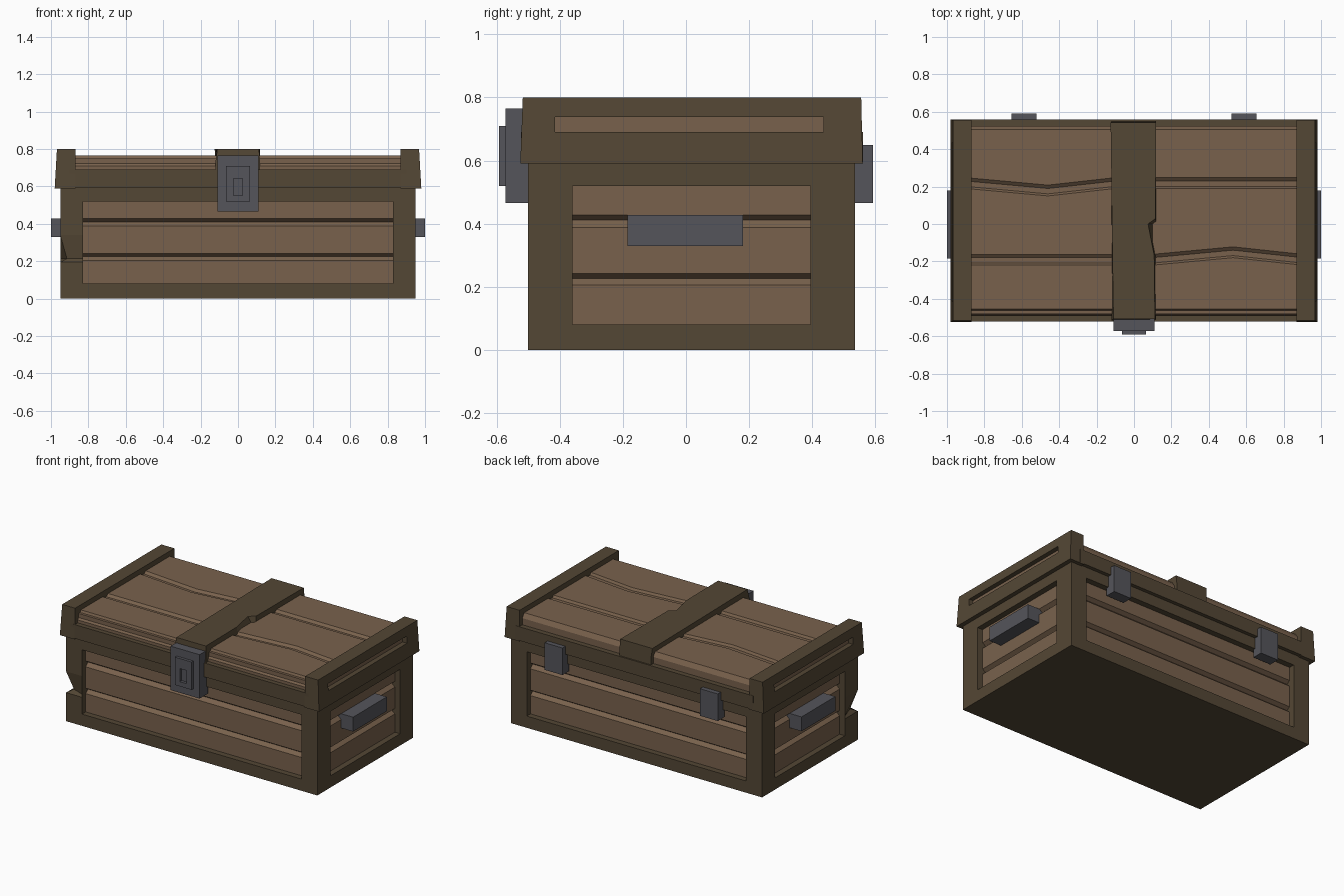
import bpy, bmesh
from mathutils import Vector

if "Cube" in bpy.data.objects:
    bpy.data.objects.remove(bpy.data.objects["Cube"])


def material(name, col):
    m = bpy.data.materials.new(name)
    m.diffuse_color = (*col, 1)
    m.use_nodes = True
    m.node_tree.nodes["Principled BSDF"].inputs["Base Color"].default_value = m.diffuse_color
    return m


FRAME = material("dark brown wood", (0.088, 0.063, 0.035))
PLANK = material("light brown wood", (0.190, 0.121, 0.073))
METAL = material("grey iron", (0.090, 0.090, 0.104))


def finish(name, bm, mat):
    bmesh.ops.recalc_face_normals(bm, faces=bm.faces)
    me = bpy.data.meshes.new(name)
    bm.to_mesh(me)
    bm.free()
    me.materials.append(mat)
    ob = bpy.data.objects.new(name, me)
    bpy.context.collection.objects.link(ob)
    return ob


def loft(name, rings, mat):
    """Skin a list of equal-length closed rings and cap both ends."""
    bm = bmesh.new()
    vs = [[bm.verts.new(p) for p in r] for r in rings]
    n = len(rings[0])
    for a, b in zip(vs, vs[1:]):
        for i in range(n):
            j = (i + 1) % n
            bm.faces.new((a[i], a[j], b[j], b[i]))
    bm.faces.new(vs[0])
    bm.faces.new(vs[-1])
    return finish(name, bm, mat)


def rect(x0, x1, y0, y1, z):
    return [(x0, y0, z), (x1, y0, z), (x1, y1, z), (x0, y1, z)]


def box(name, x0, x1, y0, y1, z0, z1, mat):
    return loft(name, [rect(x0, x1, y0, y1, z0), rect(x0, x1, y0, y1, z1)], mat)


X, YF, YB = 0.95, -0.50, 0.535      # body extents

# plank core of the body: stacked rings with V grooves
rings = []
for z, d in [(0.04, 0), (0.205, 0), (0.226, 0.025), (0.242, 0),
             (0.388, 0), (0.411, 0.025), (0.428, 0), (0.56, 0)]:
    i = 0.04 + d
    rings.append(rect(-X + i, X - i, YF + i, YB - i, z))
loft("body_planks", rings, PLANK)

# body frame: base, top rails and corner posts
box("base_frame", -X, X, YF, YB, 0, 0.08, FRAME)
box("upper_frame", -X, X, YF, YB, 0.52, 0.61, FRAME)
for sx, side in ((-1, "left"), (1, "right")):
    for y0, y1, end in ((YF, -0.36, "front"), (0.395, YB, "back")):
        x0, x1 = sorted((sx * 0.83, sx * X))
        rings = [rect(x0, x1, y0, y1, z) for z in (0.08, 0.195, 0.215, 0.34, 0.52)]
        if (side, end) == ("left", "front"):      # chipped corner
            rings[2][0] = (-0.915, -0.465, 0.215)
        loft(f"{side}_{end}_post", rings, FRAME)

# lid planks: cross-sections along x, grooves bend at the middle column


def lid_section(x, g0, g1):
    prof = [(-0.49, 0.6), (-0.49, 0.71), (-0.47, 0.735), (-0.455, 0.765)]
    for g in (g0, g1):
        prof += [(g - 0.03, 0.765), (g - 0.008, 0.735), (g + 0.028, 0.765)]
    prof += [(0.505, 0.765), (0.525, 0.735), (0.525, 0.6)]
    return [(x, y, z) for y, z in prof]


loft("lid_planks_left", [lid_section(-0.9, -0.19, 0.22), lid_section(-0.46, -0.19, 0.18),
                         lid_section(-0.1, -0.19, 0.22)], PLANK)
loft("lid_planks_right", [lid_section(0.1, -0.19, 0.22), lid_section(0.53, -0.15, 0.22),
                          lid_section(0.9, -0.19, 0.22)], PLANK)
box("lid_end_planks", -0.94, 0.94, -0.48, 0.515, 0.61, 0.75, PLANK)

# lid rim, front and back
box("lid_front_rim", -0.9, 0.9, -0.522, -0.48, 0.595, 0.69, FRAME)
box("lid_back_rim", -0.9, 0.9, 0.515, 0.56, 0.595, 0.69, FRAME)
box("lid_underside", -0.95, 0.95, -0.5, 0.535, 0.595, 0.62, FRAME)

# lid end caps, tapering inwards, with a slot on the outer side
for sx, side in ((-1, "left"), (1, "right")):
    def cap_rect(z, y0=None, y1=None):
        t = (z - 0.59) / 0.21
        xo = 0.98 - 0.012 * t
        f, b = -0.525 + 0.008 * t, 0.56 - 0.005 * t
        r = rect(0.87, xo, f if y0 is None else y0, b if y1 is None else y1, z)
        return [(sx * x, y, zz) for x, y, zz in r]
    loft(f"{side}_cap_lower_rail", [cap_rect(0.59), cap_rect(0.69)], FRAME)
    loft(f"{side}_cap_upper_rail", [cap_rect(0.738), cap_rect(0.8)], FRAME)
    loft(f"{side}_cap_front_block", [cap_rect(0.69, y1=-0.415), cap_rect(0.738, y1=-0.415)], FRAME)
    loft(f"{side}_cap_back_block", [cap_rect(0.69, y0=0.435), cap_rect(0.738, y0=0.435)], FRAME)

# centre strap with a splintered right edge
rings = []
for y, xl, xr in [(-0.515, -0.11, 0.112), (-0.17, -0.115, 0.108), (0.0, -0.118, 0.075),
                  (0.03, -0.118, 0.115), (0.55, -0.125, 0.118)]:
    zt, yt = 0.8, y * 0.985
    rings.append([(-0.12, y, 0.6), (0.118, y, 0.6), (0.118, y, 0.735), (xr, yt, zt),
                  (xl, yt, zt), (-0.12, y, 0.735)])
loft("lid_strap", rings, FRAME)

# latch with raised lock plate and keyhole
box("latch", -0.11, 0.11, -0.572, -0.48, 0.465, 0.765, METAL)
for n, x0, x1, z0, z1 in (("left", -0.063, -0.025, 0.52, 0.71), ("right", 0.025, 0.063, 0.52, 0.71),
                          ("top", -0.025, 0.025, 0.642, 0.71), ("bottom", -0.025, 0.025, 0.52, 0.552)):
    box(f"lock_plate_{n}", x0, x1, -0.592, -0.565, z0, z1, METAL)

# hinges on the back, handles on the sides
for sx, side in ((-1, "left"), (1, "right")):
    x0, x1 = sorted((sx * 0.52, sx * 0.655))
    box(f"{side}_hinge", x0, x1, 0.52, 0.592, 0.465, 0.65, METAL)
    x0, x1 = sorted((sx * 0.88, sx * 1.0))
    box(f"{side}_handle", x0, x1, -0.185, 0.18, 0.33, 0.428, METAL)
